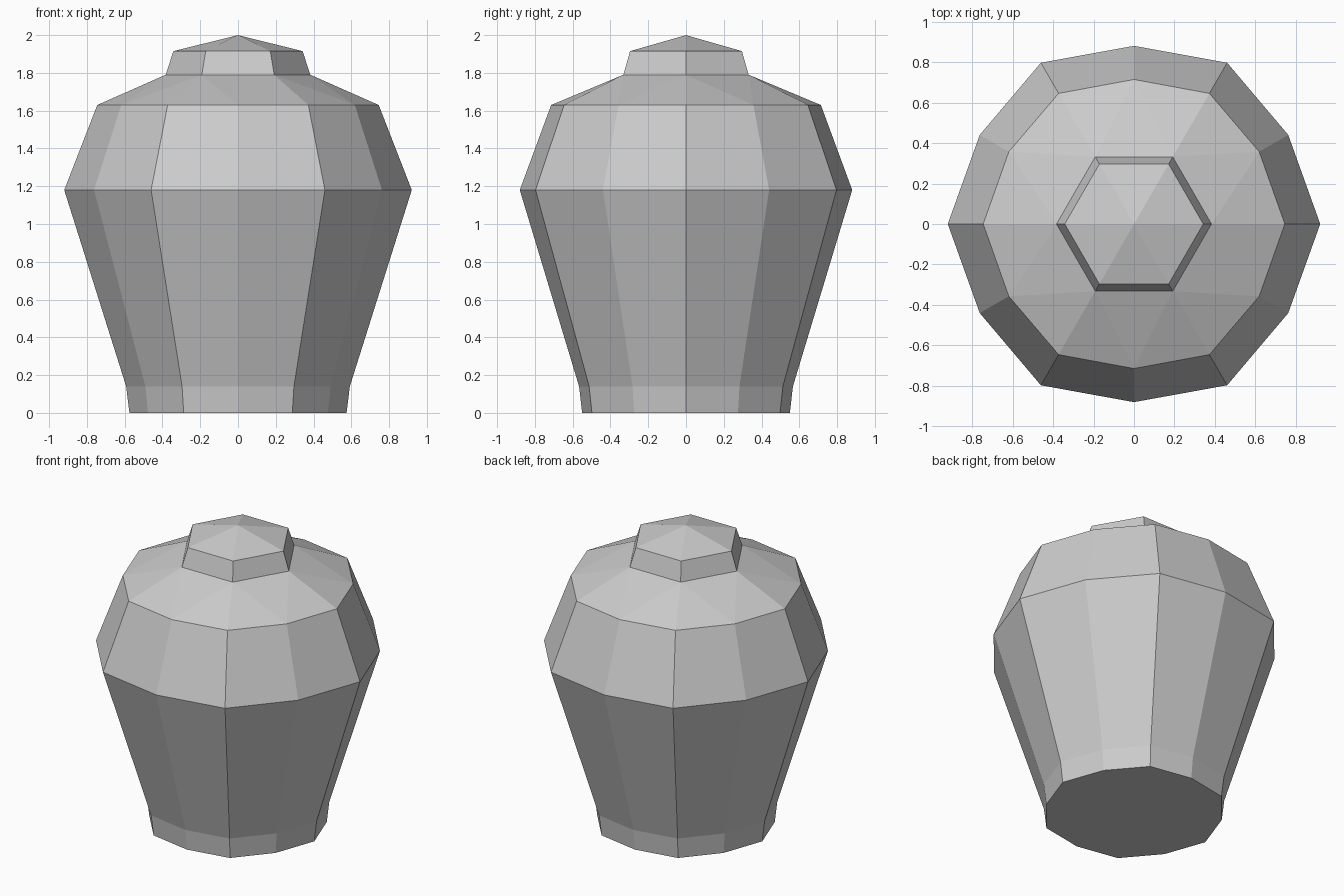
import bpy, bmesh
from math import cos, sin, radians

cube = bpy.data.objects.get("Cube")
if cube:
    bpy.data.objects.remove(cube, do_unlink=True)

stone = bpy.data.materials.new("plain grey")
stone.use_nodes = True
stone.diffuse_color = (0.6, 0.6, 0.6, 1)
stone.node_tree.nodes["Principled BSDF"].inputs["Base Color"].default_value = (0.6, 0.6, 0.6, 1)


def ring(bm, z, radius, sides=6, flat=None):
    """Ring of vertices; odd corners use the flat radius when it is given."""
    verts = []
    for i in range(sides):
        r = flat if flat and i % 2 else radius
        a = radians(360 * i / sides)
        verts.append(bm.verts.new((r * cos(a), r * sin(a), z)))
    return verts


def bridge(bm, low, high):
    n = len(low)
    for i in range(n):
        j = (i + 1) % n
        bm.faces.new((low[i], low[j], high[j], high[i]))


def finish(bm, name):
    bmesh.ops.recalc_face_normals(bm, faces=bm.faces)
    mesh = bpy.data.meshes.new(name)
    bm.to_mesh(mesh)
    bm.free()
    mesh.materials.append(stone)
    obj = bpy.data.objects.new(name, mesh)
    bpy.context.collection.objects.link(obj)


# Jar body: twelve-sided rings with slightly flattened alternate corners
bm = bmesh.new()
profile = [(0, 0.575, 0.55), (0.14, 0.592, 0.566), (1.18, 0.92, 0.88), (1.63, 0.745, 0.714)]
rings = [ring(bm, z, r, 12, flat) for z, r, flat in profile]
bm.faces.new(rings[0])
for low, high in zip(rings, rings[1:]):
    bridge(bm, low, high)

# Shoulder: folds the twelve-sided rim into the six-sided neck
rim, neck = rings[-1], ring(bm, 1.79, 0.383)
for i in range(6):
    a, b = neck[i], neck[(i + 1) % 6]
    start, mid, end = rim[2 * i], rim[2 * i + 1], rim[(2 * i + 2) % 12]
    bm.faces.new((start, mid, a))
    bm.faces.new((mid, b, a))
    bm.faces.new((mid, end, b))
finish(bm, "jar_body")

# Lid: tapered six-sided band with a low pointed top
bm = bmesh.new()
base, top = ring(bm, 1.79, 0.383), ring(bm, 1.915, 0.342)
bridge(bm, base, top)
peak = bm.verts.new((0, 0, 2))
for i in range(6):
    bm.faces.new((top[i], top[(i + 1) % 6], peak))
finish(bm, "jar_lid")
# The lid and body share an open seam, so point every face outward
for name in ("jar_body", "jar_lid"):
    mesh = bpy.data.objects[name].data
    side = max(mesh.polygons, key=lambda p: p.center.x)
    if side.normal.x < 0:
        mesh.flip_normals()
